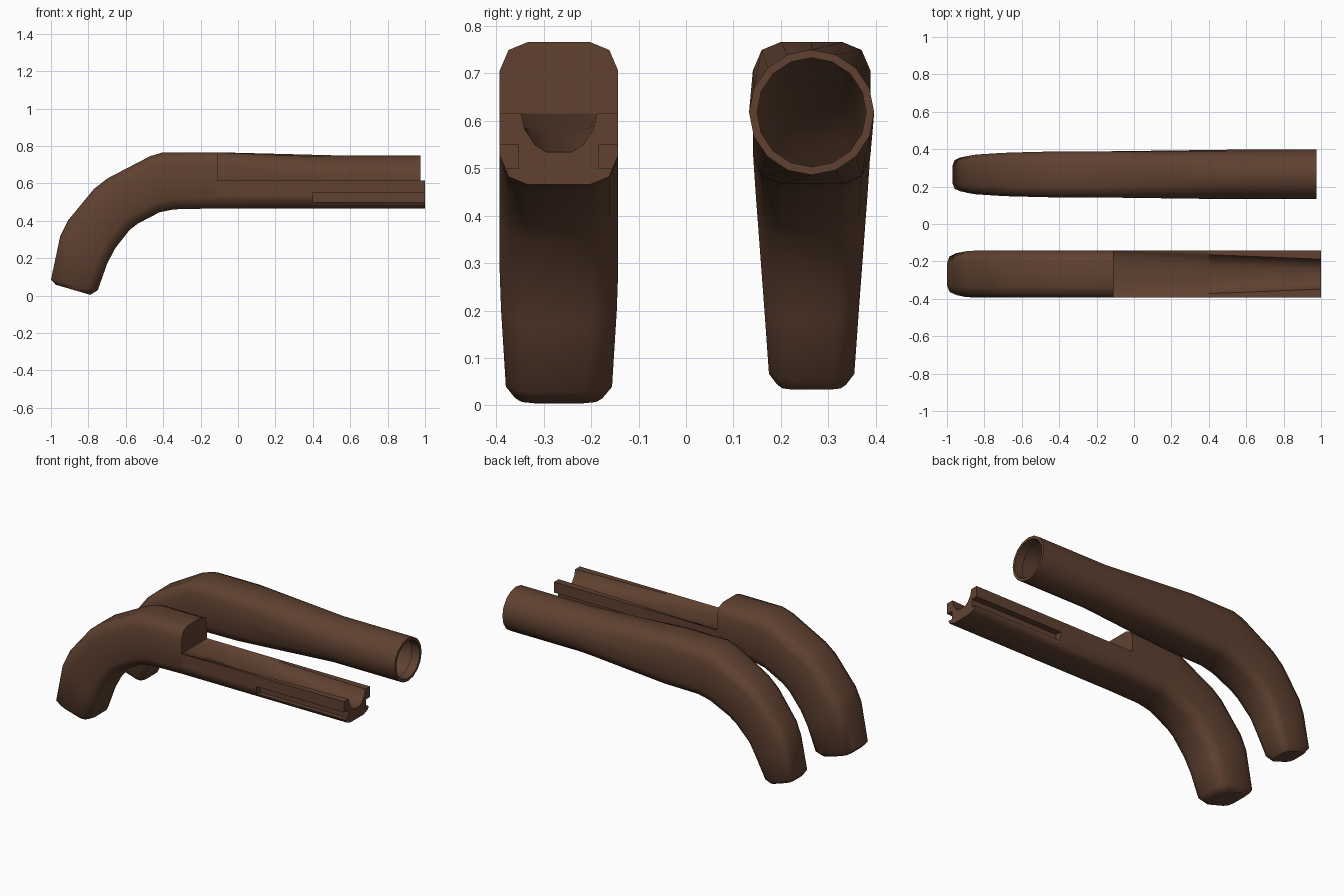
import bpy, bmesh, math

if "Cube" in bpy.data.objects:
    bpy.data.objects.remove(bpy.data.objects["Cube"])

wood = bpy.data.materials.new("dark_wood")
wood.diffuse_color = (0.115, 0.053, 0.030, 1)
wood.use_nodes = True
wood.node_tree.nodes["Principled BSDF"].inputs["Base Color"].default_value = wood.diffuse_color

# Cross-sections as (across, up) unit outlines with 16 sides
quarter = [(1, 0), (1, .6), (.85, .89), (.53, 1)]
half = quarter + [(0, 1)] + [(-u, v) for u, v in reversed(quarter[1:])]
RECT = half + [(-u, -v) for u, v in half]
ROUND = [(math.cos(i * math.pi / 8), math.sin(i * math.pi / 8)) for i in range(16)]


def ring(outer, inner, width, y, shape=RECT):
    """Section spanning from the outer to the inner silhouette point."""
    cx, cz = (outer[0] + inner[0]) / 2, (outer[1] + inner[1]) / 2
    hx, hz = (outer[0] - inner[0]) / 2, (outer[1] - inner[1]) / 2
    return [(cx + v * hx, y + u * width, cz + v * hz) for u, v in shape]


def loft(name, rings, cap_end=True):
    bm = bmesh.new()
    rows = [[bm.verts.new(p) for p in r] for r in rings]
    n = len(rows[0])
    for a, b in zip(rows, rows[1:]):
        for i in range(n):
            j = (i + 1) % n
            bm.faces.new((a[i], a[j], b[j], b[i]))
    bm.faces.new(rows[0])
    if cap_end:
        bm.faces.new(rows[-1])
    bmesh.ops.remove_doubles(bm, verts=bm.verts, dist=1e-5)
    bmesh.ops.recalc_face_normals(bm, faces=bm.faces)
    me = bpy.data.meshes.new(name)
    bm.to_mesh(me)
    bm.free()
    me.materials.append(wood)
    ob = bpy.data.objects.new(name, me)
    bpy.context.collection.objects.link(ob)
    bpy.ops.object.select_all(action='DESELECT')
    ob.select_set(True)
    bpy.context.view_layer.objects.active = ob
    bpy.ops.object.shade_smooth_by_angle(angle=math.radians(50))
    return ob


# Front stock: curved grip ending in a flat breech face
YA = -0.268
grip = [((-.975, .058), (-.79, .004), .092), ((-1, .085), (-.75, .028), .112),
        ((-.95, .32), (-.70, .17), .122), ((-.91, .40), (-.655, .255), .125),
        ((-.77, .57), (-.58, .35), .125), ((-.70, .625), (-.535, .385), .125),
        ((-.47, .745), (-.42, .445), .125), ((-.40, .766), (-.34, .461), .125),
        ((-.11, .766), (-.11, .466), .125)]
loft("front_grip", [ring(o, i, w, YA) for o, i, w in grip])


# Front stock: fore-end with a channel that deepens forward and side grooves
def fore_section(x, groove):
    t = (x + .11) / 1.11
    g = .085 if groove else None
    side = [(.125, .616), (.125, .55), (g or .125, .55), (g or .125, .5 if g else .54)]
    side += [(.1135, .5)] if g else [(.125, .527)]
    side += [(.106, .482), (.066, .466)]
    channel = [(.080, .616), (.072, .582), (.050, .549), (.026, .534)]
    chan = [(.125 * u / .080 * (1 - t) + u * t, .616 - (.616 - z) * t) for u, z in channel]
    right = list(reversed(side)) + chan
    outline = right + [(-u, z) for u, z in reversed(right)]
    return [(x, YA + u, z) for u, z in outline]


bm_fore = [fore_section(-.1099, False), fore_section(.4, False),
           fore_section(.4001, True), fore_section(1, True)]
fore = loft("front_fore_end", bm_fore)

# Rear stock: slimmer grip blending into a round hollow tube with a lip
YB = 0.265
rear = [((-.95, .082), (-.80, .033), .072), ((-.97, .112), (-.77, .055), .090),
        ((-.925, .31), (-.71, .18), .100), ((-.89, .39), (-.67, .26), .106),
        ((-.76, .56), (-.585, .352), .114), ((-.69, .62), (-.54, .385), .117),
        ((-.47, .745), (-.42, .445), .122), ((-.40, .766), (-.34, .463), .123),
        ((-.11, .766), (-.11, .467), .124)]
rings = [ring(o, i, w, YB) for o, i, w in rear]
for x, r in [(.5, .132), (.975, .132), (.975, .115), (.92, .115)]:
    rings.append(ring((x, .618 + r), (x, .618 - r), r, YB, ROUND))
loft("rear_hollow_stock", rings, cap_end=False)
